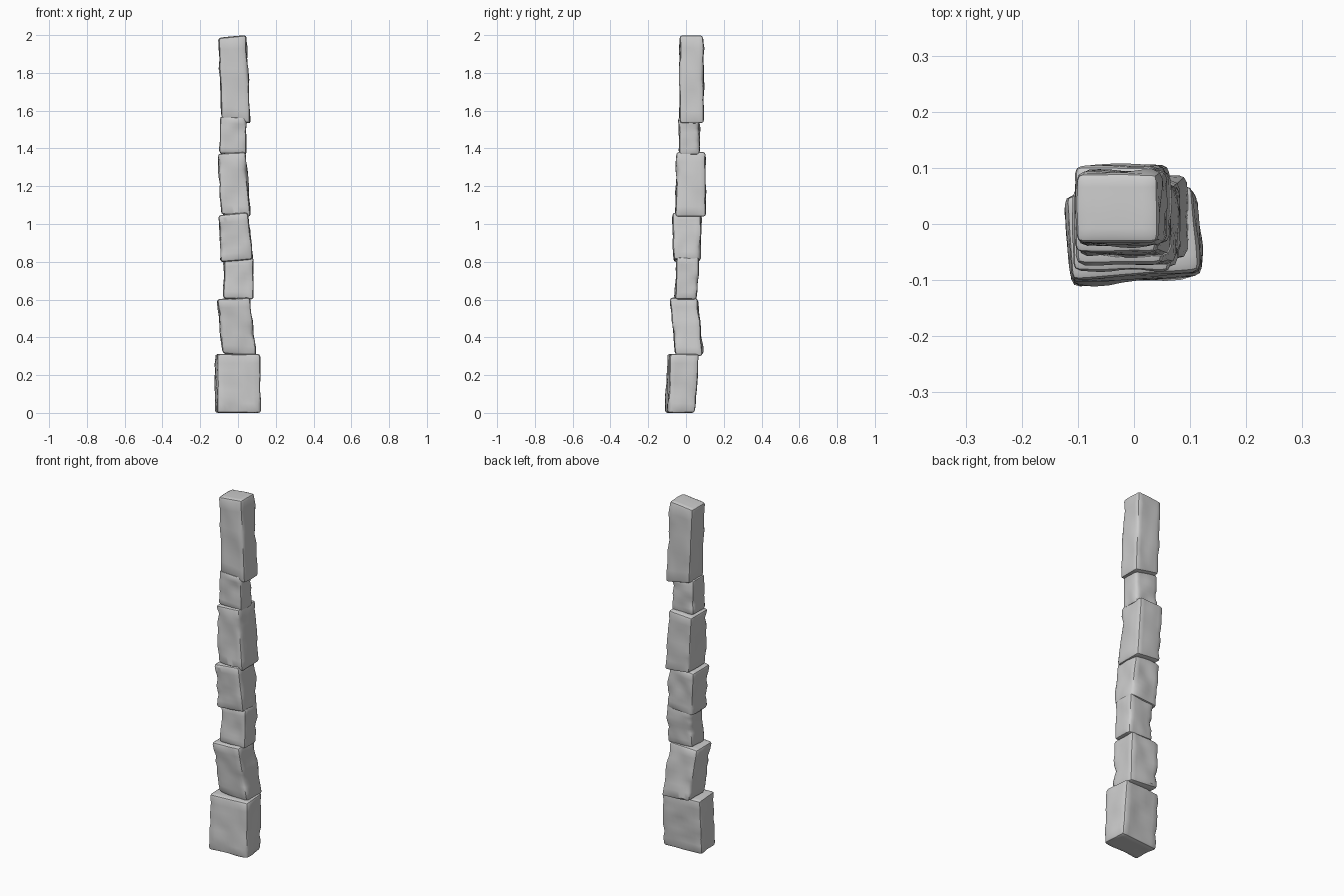
import bpy, bmesh, random
from mathutils import Vector, noise

if "Cube" in bpy.data.objects:
    bpy.data.objects.remove(bpy.data.objects["Cube"])

random.seed(4)

# Each stone: bottom (x0, x1, y0, y1), top (x0, x1, y0, y1),
# z bottom left/right, z top left/right, yaw
STONES = [
    ((-.115, .117, -.103, .038), (-.117, .112, -.092, .062), (.0, .0), (.312, .312), .08),
    ((-.080, .096, -.055, .090), (-.111, .062, -.085, .060), (.315, .300), (.603, .610), .0),
    ((-.077, .083, -.060, .057), (-.075, .080, -.050, .070), (.606, .600), (.810, .825), .02),
    ((-.090, .080, -.066, .076), (-.102, .050, -.070, .080), (.798, .812), (1.045, 1.062), .0),
    ((-.090, .065, -.055, .106), (-.107, .040, -.052, .104), (1.052, 1.038), (1.372, 1.382), .0),
    ((-.096, .044, -.035, .073), (-.097, .046, -.040, .071), (1.374, 1.366), (1.570, 1.562), .0),
    ((-.086, .066, -.034, .095), (-.105, .044, -.034, .092), (1.560, 1.532), (1.985, 2.0), .0),
]


def make_stone(index, low, high, z_low, z_high, yaw):
    # Leaning block
    bm = bmesh.new()
    bmesh.ops.create_cube(bm, size=2)
    mid_x = (low[0] + low[1]) / 2
    mid_y = (low[2] + low[3]) / 2
    for v in bm.verts:
        ring, zs = (high, z_high) if v.co.z > 0 else (low, z_low)
        right = int(v.co.x > 0)
        x, y = ring[right], ring[2 + int(v.co.y > 0)]
        v.co = Vector((x - yaw * (y - mid_y), y + yaw * (x - mid_x), zs[right]))

    # Worn edges
    bmesh.ops.bevel(bm, geom=bm.edges[:], offset=.014, segments=2,
                    profile=.5, affect='EDGES', clamp_overlap=True)
    long_edges = [e for e in bm.edges if e.calc_length() > .05]
    bmesh.ops.subdivide_edges(bm, edges=long_edges, cuts=7, use_grid_fill=True)
    bm.normal_update()

    # Chips along the upright corners
    chips = []
    for _ in range(5):
        t = random.uniform(.08, .92)
        cx, cy = random.randint(0, 1), 2 + random.randint(0, 1)
        chips.append(Vector((low[cx] * (1 - t) + high[cx] * t,
                             low[cy] * (1 - t) + high[cy] * t,
                             z_low[0] * (1 - t) + z_high[0] * t)))
    centre = sum((v.co for v in bm.verts), Vector()) / len(bm.verts)
    moves = []
    for v in bm.verts:
        seed = v.co * 13 + Vector((index * 7.3, 0, 0))
        side = 1 - abs(v.normal.z)
        move = v.normal * noise.noise(seed) * (.002 + .006 * side)
        for c in chips:
            d = (v.co - c).length
            if d < .035:
                inward = Vector((centre.x - c.x, centre.y - c.y, 0)).normalized()
                move += inward * .009 * (1 - d / .035)
        moves.append(move)
    for v, move in zip(bm.verts, moves):
        v.co += move
        v.co.z = min(2, max(0, v.co.z))

    mesh = bpy.data.meshes.new(f"stone_{index}")
    bm.to_mesh(mesh)
    bm.free()
    obj = bpy.data.objects.new(f"stone_{index}", mesh)
    bpy.context.collection.objects.link(obj)
    bpy.ops.object.select_all(action='DESELECT')
    obj.select_set(True)
    bpy.context.view_layer.objects.active = obj
    bpy.ops.object.shade_smooth_by_angle(angle=.6)


# Stacked column
for i, stone in enumerate(STONES, 1):
    make_stone(i, *stone)
